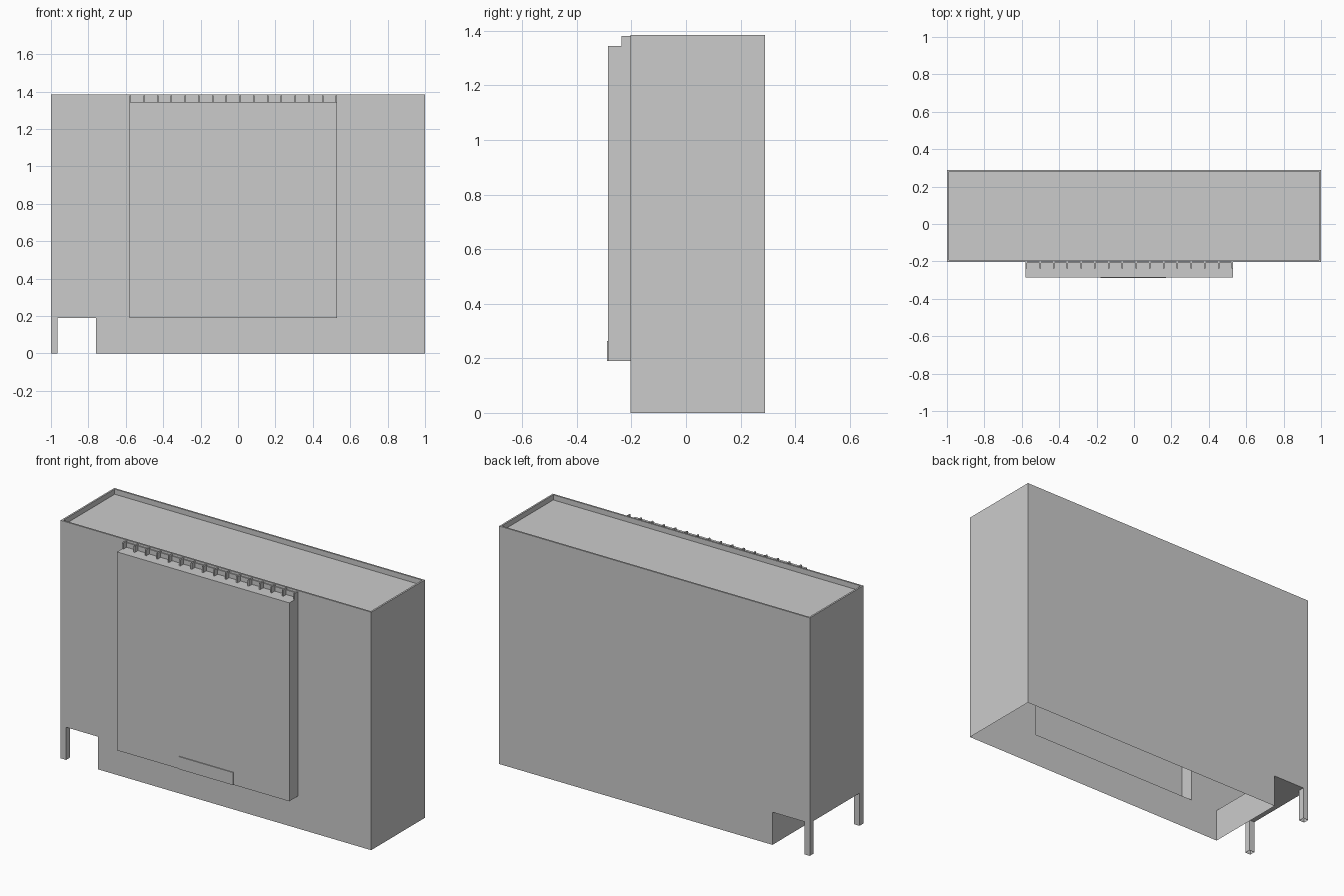
import bpy, bmesh, math

if "Cube" in bpy.data.objects:
    bpy.data.objects.remove(bpy.data.objects["Cube"])

X0, X1, YF, YB, H = -1.0, 1.0, -0.203, 0.29, 1.385   # main block
NX0, NX1, NZ = -0.965, -0.76, 0.19                   # corner passage
POST = 0.035
PX0, PX1, PY, PZ = -0.58, 0.53, -0.285, 1.345        # front panel
RIM, DROP, FIN_TOP = 0.01, 0.03, 1.38


def finish(bm, name):
    bmesh.ops.remove_doubles(bm, verts=bm.verts, dist=1e-5)
    bmesh.ops.dissolve_limit(bm, angle_limit=math.radians(1), verts=bm.verts, edges=bm.edges)
    bmesh.ops.recalc_face_normals(bm, faces=bm.faces)
    me = bpy.data.meshes.new(name)
    bm.to_mesh(me)
    bm.free()
    ob = bpy.data.objects.new(name, me)
    bpy.context.collection.objects.link(ob)
    return ob


def rect(bm, axis, at, a, b):
    """Rectangle on the plane axis=at; a and b are ranges on the other two axes."""
    pts = []
    for u, v in ((a[0], b[0]), (a[1], b[0]), (a[1], b[1]), (a[0], b[1])):
        p = [u, v]
        p.insert(axis, at)
        pts.append(bm.verts.new(p))
    bm.faces.new(pts)


def grid(bm, axis, at, us, vs, skip=()):
    """Wall made of cells, leaving out the listed openings."""
    for i in range(len(us) - 1):
        for j in range(len(vs) - 1):
            if (i, j) not in skip:
                rect(bm, axis, at, us[i:i + 2], vs[j:j + 2])


def box(bm, x, y, z, skip=()):
    for axis, rng, a, b in ((0, x, y, z), (1, y, x, z), (2, z, x, y)):
        for k in (0, 1):
            if (axis, k) not in skip:
                rect(bm, axis, rng[k], a, b)


# Hollow building shell, open underneath, with the corner passage and panel opening
bm = bmesh.new()
grid(bm, 1, YF, [X0, NX0, NX1, PX0, PX1, X1], [0, NZ, PZ, H], {(1, 0), (3, 1)})
grid(bm, 1, YB, [X0, NX0, NX1, X1], [0, NZ, H], {(1, 0)})
rect(bm, 0, X1, (YF, YB), (0, H))
grid(bm, 0, X0, [YF, YF + POST, YB - POST, YB], [0, NZ, H], {(1, 0)})
# passage wall and ceiling
rect(bm, 0, NX1, (YF, YB), (0, NZ))
grid(bm, 2, NZ, [X0, NX0, NX1], [YF, YF + POST, YB - POST, YB], {(0, 0), (0, 2)})
# inner sides of the two corner posts
for y0, y1, inner in ((YF, YF + POST, YF + POST), (YB - POST, YB, YB - POST)):
    rect(bm, 0, NX0, (y0, y1), (0, NZ))
    rect(bm, 1, inner, (X0, NX0), (0, NZ))
# parapet rim, its inner faces and the sunken roof
grid(bm, 2, H, [X0, X0 + RIM, X1 - RIM, X1], [YF, YF + RIM, YB - RIM, YB], {(1, 1)})
box(bm, (X0 + RIM, X1 - RIM), (YF + RIM, YB - RIM), (H - DROP, H), {(2, 1)})
finish(bm, "building_shell")

# Projecting front panel, open to the inside
bm = bmesh.new()
box(bm, (PX0, PX1), (PY, YF), (NZ, PZ), {(1, 1)})
finish(bm, "front_panel")

# Row of pockets on the panel top: low back strip and thin dividing fins
bm = bmesh.new()
box(bm, (PX0, PX1), (YF - 0.006, YF), (PZ, 1.372))
finish(bm, "pocket_back")
bm = bmesh.new()
COUNT, FW = 15, 0.008
for i in range(COUNT + 1):
    x = PX0 + (PX1 - PX0 - FW) * i / COUNT
    box(bm, (x, x + FW), (-0.237, YF), (PZ, FIN_TOP))
finish(bm, "pocket_fins")

# Shallow plate at the foot of the panel
bm = bmesh.new()
box(bm, (-0.18, 0.17), (-0.29, PY), (NZ, 0.263), {(1, 1)})
finish(bm, "entrance_plate")
